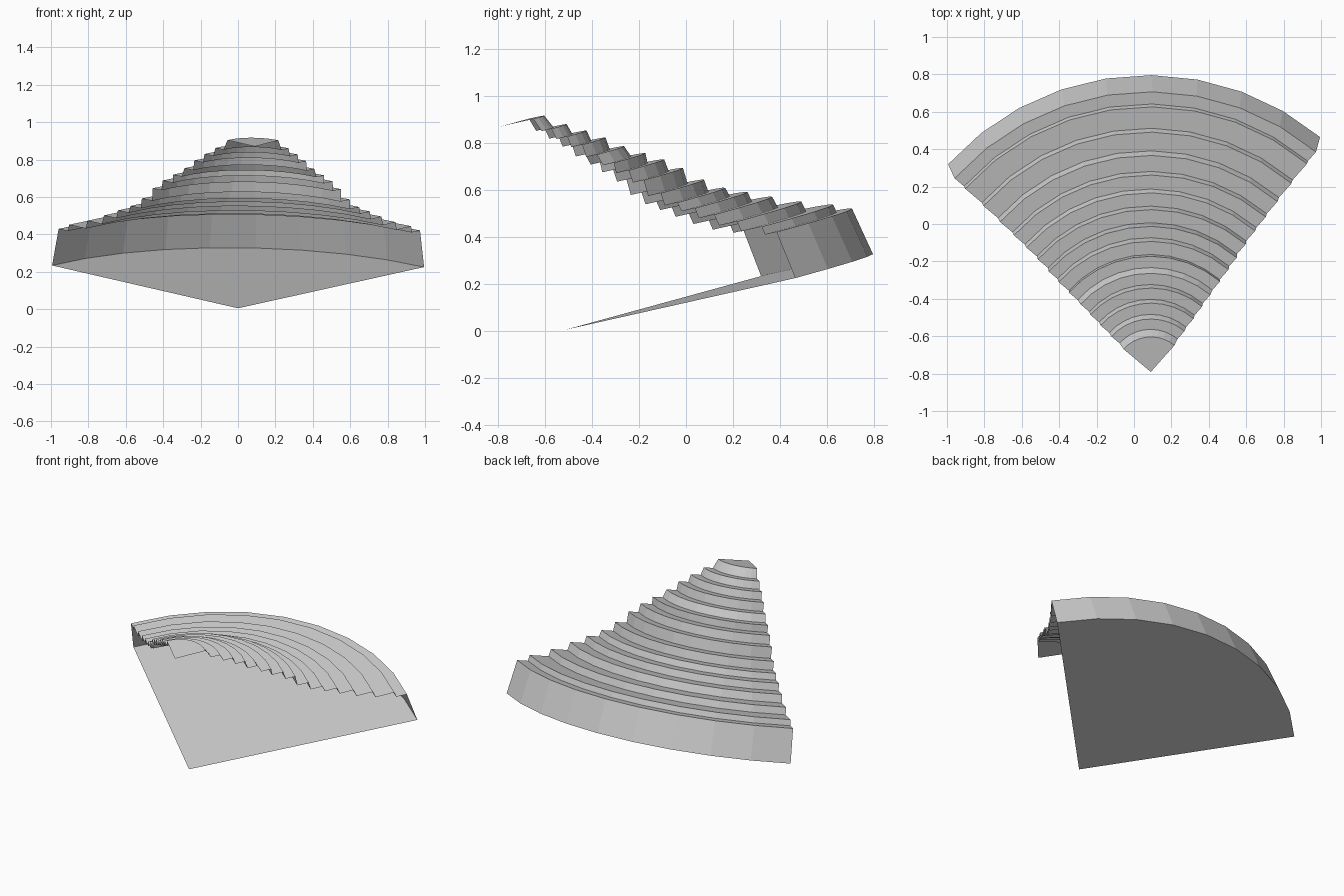
import bpy, bmesh
from math import radians, cos, sin
from mathutils import Vector

if "Cube" in bpy.data.objects:
    bpy.data.objects.remove(bpy.data.objects["Cube"])

# Tilted frame of the stepped quarter: axis n, across u, backward v
n = Vector((0.0217, -0.24, 0.97)).normalized()
u = Vector((1, 0, 0))
u = (u - n * u.dot(n)).normalized()
v = n.cross(u)
corner = Vector((0, -0.515, 0.005))          # loose corner of the base sheet
centre = corner + u * 0.07 - v * 0.06        # foot of the axis

# Steps: height, outer radius, inner radius of each tread
steps = [(0.209, 1.370, 1.303), (0.245, 1.296, 1.178), (0.29, 1.168, 1.065),
         (0.34, 1.052, 0.964), (0.385, 0.955, 0.878), (0.425, 0.867, 0.794),
         (0.48, 0.788, 0.716), (0.55, 0.713, 0.651), (0.605, 0.644, 0.572),
         (0.65, 0.573, 0.511), (0.70, 0.492, 0.430), (0.755, 0.424, 0.362),
         (0.803, 0.353, 0.291), (0.85, 0.277, 0.220)]
profile = [(1.41, 0.0)]
for h, outer, inner in steps:
    profile += [(outer, h), (inner, h)]
profile.append((0.193, 0.908))

SEGMENTS, START, SWEEP = 9, 49, 90


def make_object(name, bm):
    mesh = bpy.data.meshes.new(name)
    bm.to_mesh(mesh)
    bm.free()
    obj = bpy.data.objects.new(name, mesh)
    bpy.context.collection.objects.link(obj)
    return obj


def ring(bm, radius, height):
    angles = [radians(START + SWEEP * i / SEGMENTS) for i in range(SEGMENTS + 1)]
    return [bm.verts.new(centre + n * height + (u * cos(a) + v * sin(a)) * radius)
            for a in angles]


# Stepped shell, open along both cut sides, closed by a flat top sector
bm = bmesh.new()
rings = [ring(bm, r, h) for r, h in profile]
for low, high in zip(rings, rings[1:]):
    for i in range(SEGMENTS):
        bm.faces.new((low[i], low[i + 1], high[i + 1], high[i]))
tip = bm.verts.new(centre + n * 0.908)
bm.faces.new([tip] + rings[-1])
make_object("stepped_shell", bm)

# Thin base sheet
bm = bmesh.new()
rim = ring(bm, 1.41, 0.0)
bm.faces.new(list(reversed([bm.verts.new(corner)] + rim)))
make_object("base_sheet", bm)
